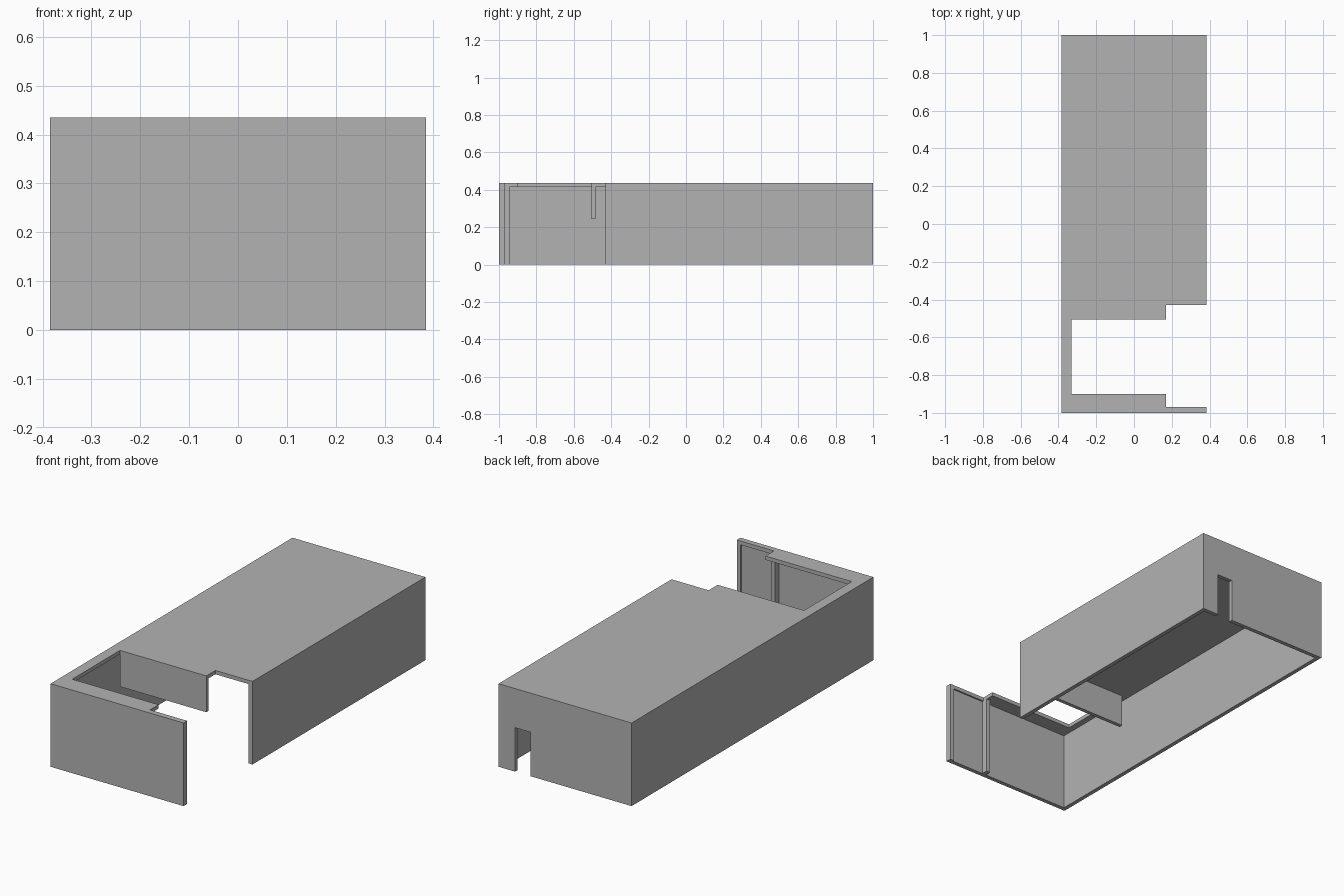
import bpy
import bmesh

default_cube = bpy.data.objects.get("Cube")
if default_cube:
    bpy.data.objects.remove(default_cube, do_unlink=True)

HX, HY, TOP = 0.385, 1.0, 0.435    # half width, half length, height
WALL, ROOF = 0.022, 0.415          # wall thickness, underside of the roof
OPEN_X = 0.17                      # inner edge of the corner opening
OPEN_Y0, OPEN_Y1 = -0.97, -0.43    # ends of the corner opening
HATCH_X, HATCH_Y0, HATCH_Y1 = -0.33, -0.90, -0.505

grey = bpy.data.materials.new("plain_grey")
grey.use_nodes = True
colour = (0.45, 0.45, 0.45, 1)
grey.diffuse_color = colour
grey.node_tree.nodes["Principled BSDF"].inputs["Base Color"].default_value = colour


def prism(name, outline, z0, z1):
    """Extrude a flat outline from z0 up to z1."""
    bm = bmesh.new()
    base = bm.faces.new([bm.verts.new((x, y, z0)) for x, y in outline])
    grown = bmesh.ops.extrude_face_region(bm, geom=[base])["geom"]
    for v in grown:
        if isinstance(v, bmesh.types.BMVert):
            v.co.z = z1
    bmesh.ops.recalc_face_normals(bm, faces=bm.faces)
    mesh = bpy.data.meshes.new(name)
    bm.to_mesh(mesh)
    bm.free()
    mesh.materials.append(grey)
    obj = bpy.data.objects.new(name, mesh)
    bpy.context.collection.objects.link(obj)
    return obj


def rect(x0, x1, y0, y1):
    return [(x0, y0), (x1, y0), (x1, y1), (x0, y1)]


# Outer walls: one loop, with a gap at the corner opening and a short post
ix, iy = HX - WALL, HY - WALL
post_x, post_y = OPEN_X - 0.023, -0.945
walls = prism("outer_walls", [
    (-HX, -HY), (HX, -HY), (HX, OPEN_Y0), (ix, OPEN_Y0), (ix, -iy),
    (OPEN_X, -iy), (OPEN_X, post_y), (post_x, post_y), (post_x, -iy),
    (-ix, -iy), (-ix, iy), (ix, iy), (ix, OPEN_Y1), (HX, OPEN_Y1),
    (HX, HY), (-HX, HY)], 0, ROOF)

# Small doorway in the back wall
cutter = prism("doorway_cutter", rect(0.20, 0.29, HY - 0.1, HY + 0.1), -0.1, 0.23)
cutter.hide_render = True
cutter.hide_viewport = True
cut = walls.modifiers.new("doorway", "BOOLEAN")
cut.operation = "DIFFERENCE"
cut.solver = "EXACT"
cut.object = cutter

# Roof with the hatch and corner opening left out
prism("roof", [
    (-HX, -HY), (HX, -HY), (HX, OPEN_Y0), (OPEN_X, OPEN_Y0),
    (OPEN_X, HATCH_Y0), (HATCH_X, HATCH_Y0), (HATCH_X, HATCH_Y1),
    (OPEN_X, HATCH_Y1), (OPEN_X, OPEN_Y1), (HX, OPEN_Y1),
    (HX, HY), (-HX, HY)], ROOF, TOP)

# Panel hanging from the roof beside the hatch
prism("hanging_panel", rect(HATCH_X, OPEN_X, HATCH_Y1, HATCH_Y1 + 0.02), 0.245, ROOF)
